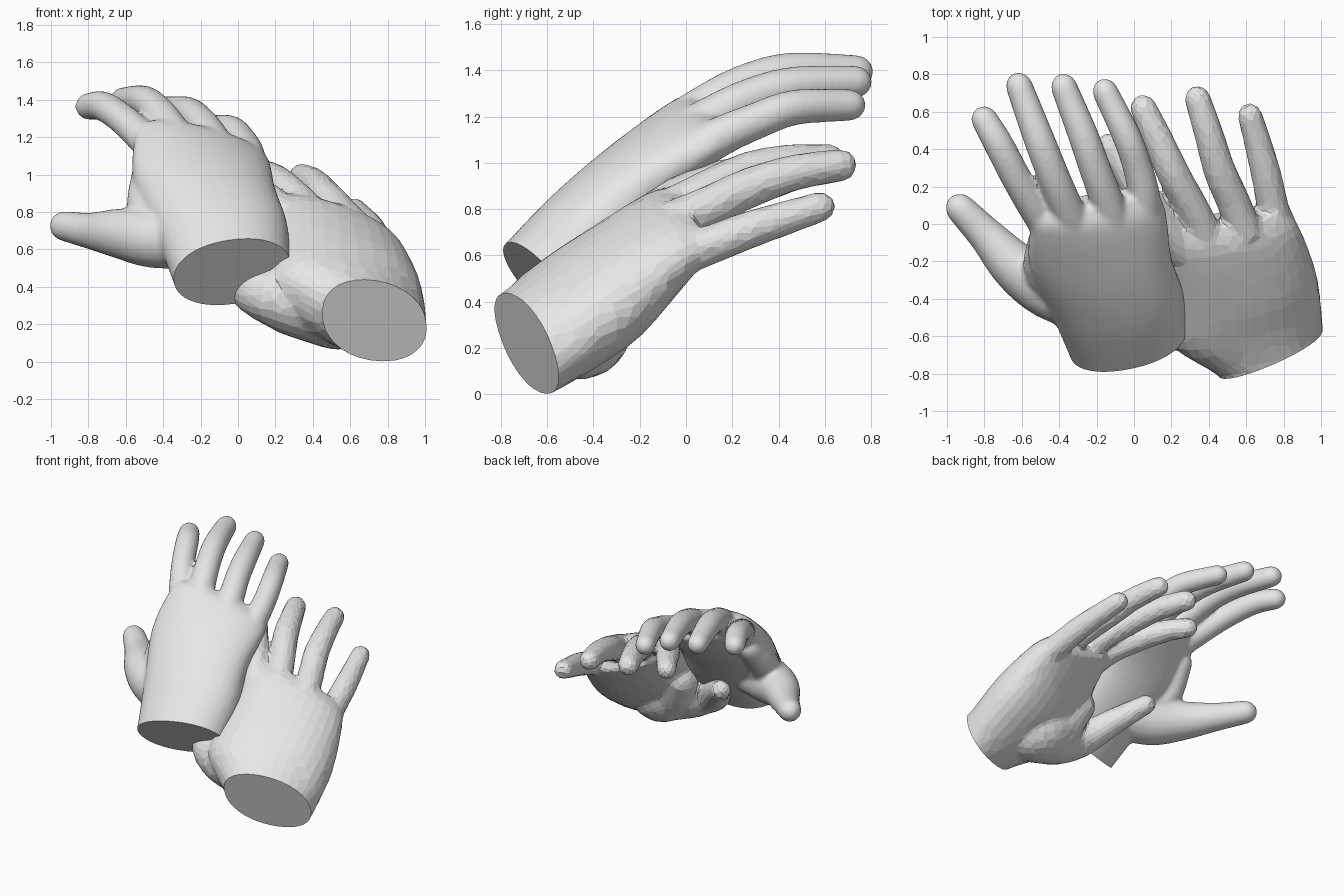
import bpy, bmesh, math
from mathutils import Vector as V

if "Cube" in bpy.data.objects:
    bpy.data.objects.remove(bpy.data.objects["Cube"])

mat = bpy.data.materials.new("plain grey")
mat.diffuse_color = (0.8, 0.8, 0.8, 1)
mat.use_nodes = True
mat.node_tree.nodes["Principled BSDF"].inputs["Base Color"].default_value = mat.diffuse_color


def spline(rows, k):
    """Catmull-Rom through rows of numbers, k steps per span."""
    out = []
    for i in range(len(rows) - 1):
        b, c = rows[i], rows[i + 1]
        a = rows[i - 1] if i else [2 * p - q for p, q in zip(b, c)]
        d = rows[i + 2] if i + 2 < len(rows) else [2 * q - p for p, q in zip(b, c)]
        for s in range(k):
            t = s / k
            out.append([0.5 * (2 * q + (r - p) * t + (2 * p - 5 * q + 4 * r - w) * t * t
                               + (3 * q - p - 3 * r + w) * t ** 3)
                        for p, q, r, w in zip(a, b, c, d)])
    return out + [list(rows[-1])]


def loft(bm, rings):
    """Closed skin over a list of equal rings."""
    vs = [[bm.verts.new(p) for p in r] for r in rings]
    n = len(vs[0])
    for a, b in zip(vs, vs[1:]):
        for i in range(n):
            j = (i + 1) % n
            bm.faces.new((a[i], a[j], b[j], b[i]))
    bm.faces.new(vs[0][::-1])
    bm.faces.new(vs[-1])


def ring(c, u, v, n, power=1.0):
    f = lambda x: math.copysign(abs(x) ** power, x)
    return [c + u * f(math.cos(2 * math.pi * (i + .5) / n))
            + v * f(math.sin(2 * math.pi * (i + .5) / n)) for i in range(n)]


def palm(bm, rows):
    """Rows hold centre, half-width vector and half-thickness vector."""
    loft(bm, [ring(V(r[:3]), V(r[3:6]), V(r[6:9]), 32, 0.93) for r in spline(rows, 4)])


def digit(bm, rows, n=20):
    """Rounded finger; rows hold x, y, z, radius."""
    rows = spline(rows, 4)
    pts = [V(r[:3]) for r in rows]
    rad = [r[3] for r in rows]
    end, r = (pts[-1] - pts[-2]).normalized(), rad[-1]
    base = pts[-1].copy()
    for step, size in ((.5, .86), (.85, .5), (.98, .2)):
        pts.append(base + end * r * step)
        rad.append(r * size)
    rings = []
    for i, p in enumerate(pts):
        d = (pts[min(i + 1, len(pts) - 1)] - pts[max(i - 1, 0)]).normalized()
        u = d.cross(V((0, 0, 1))).normalized()
        rings.append(ring(p, u * rad[i], u.cross(d) * rad[i], n))
    loft(bm, rings)


def hand(name, palm_rows, digits, cut_co, cut_no, ratio=None):
    """Fuse palm and digits into one skin, then cut the wrist flat."""
    bm = bmesh.new()
    palm(bm, palm_rows)
    for rows in digits:
        digit(bm, rows)
    bmesh.ops.recalc_face_normals(bm, faces=bm.faces)
    me = bpy.data.meshes.new(name)
    bm.to_mesh(me)
    bm.free()
    ob = bpy.data.objects.new(name, me)
    bpy.context.collection.objects.link(ob)
    bpy.ops.object.select_all(action='DESELECT')
    bpy.context.view_layer.objects.active = ob
    ob.select_set(True)
    m = ob.modifiers.new("fuse", 'REMESH')
    m.mode, m.voxel_size = 'VOXEL', 0.014
    m = ob.modifiers.new("soften", 'SMOOTH')
    m.factor, m.iterations = 0.5, 9
    if ratio:
        ob.modifiers.new("facets", 'DECIMATE').ratio = ratio
    for mod in [m.name for m in ob.modifiers]:
        bpy.ops.object.modifier_apply(modifier=mod)
    bm = bmesh.new()
    bm.from_mesh(ob.data)
    bmesh.ops.bisect_plane(bm, geom=bm.verts[:] + bm.edges[:] + bm.faces[:],
                           plane_co=cut_co, plane_no=cut_no, clear_outer=True)
    bmesh.ops.holes_fill(bm, edges=[e for e in bm.edges if e.is_boundary], sides=0)
    if ratio:
        bmesh.ops.join_triangles(bm, faces=[f for f in bm.faces if len(f.verts) == 3],
                                 angle_face_threshold=0.5, angle_shape_threshold=1.2)
    bmesh.ops.recalc_face_normals(bm, faces=bm.faces)
    for f in bm.faces:
        f.smooth = False
        f.material_index = 0
    bm.to_mesh(ob.data)
    bm.free()
    ob.data.materials.clear()
    ob.data.materials.append(mat)
    if not ratio:
        bpy.ops.object.shade_smooth_by_angle(angle=math.radians(40))


# smooth hand: palm rows from wrist, then index to little finger, thumb, thumb web
hand("smooth_hand", [
    (0, -.76, .34, .30, .07, .05, 0, -.145, .17),
    (-.03, -.63, .48, .31, .07, .05, 0, -.145, .175),
    (-.09, -.42, .71, .355, .04, .01, 0, -.14, .165),
    (-.18, -.2, .94, .38, .02, -.04, .02, -.11, .14),
    (-.19, .03, 1.13, .36, .04, -.08, .01, -.07, .115),
    (-.2, .13, 1.18, .31, .06, -.08, .01, -.04, .075)], (
    [(-.38, -.12, 1.07, .10), (-.50, .04, 1.19, .09), (-.62, .23, 1.30, .082),
     (-.72, .42, 1.365, .08), (-.80, .56, 1.365, .072)],
    [(-.28, -.10, 1.12, .10), (-.375, .12, 1.27, .09), (-.44, .28, 1.35, .086),
     (-.51, .46, 1.395, .083), (-.615, .74, 1.395, .072)],
    [(-.09, -.05, 1.10, .10), (-.155, .15, 1.22, .09), (-.21, .30, 1.29, .085),
     (-.27, .47, 1.335, .082), (-.375, .735, 1.35, .071)],
    [(.06, -.05, 1.00, .10), (.055, .14, 1.11, .087), (.02, .30, 1.18, .08),
     (-.04, .47, 1.24, .077), (-.155, .71, 1.25, .069)],
    [(-.22, -.43, .66, .16), (-.45, -.35, .66, .16), (-.63, -.23, .685, .135),
     (-.79, -.06, .70, .098), (-.93, .085, .725, .08)],
    [(-.3, -.38, .72, .15), (-.48, -.25, .82, .11), (-.48, -.08, 1.02, .085)]),
    (-.03, -.63, .48), (.22, -.75, -.64))

# faceted hand: same order, plus the ball of the thumb
hand("faceted_hand", [
    (.765, -.80, .17, .265, .10, -.03, -.02, -.07, .22),
    (.725, -.69, .22, .285, .10, -.03, -.02, -.07, .22),
    (.60, -.53, .33, .40, .10, -.05, 0, -.10, .215),
    (.57, -.33, .47, .40, .085, -.07, .02, -.11, .20),
    (.53, -.08, .68, .355, .06, -.11, .03, -.07, .145),
    (.50, .03, .75, .315, .06, -.11, .02, -.04, .095)], (
    [(.26, -.15, .77, .095), (.17, -.02, .86, .088), (.04, .16, .93, .086),
     (-.05, .30, .95, .075), (-.13, .42, .95, .068)],
    [(.40, -.10, .78, .095), (.32, .07, .87, .088), (.21, .27, .96, .088),
     (.13, .45, 1.0, .08), (.05, .62, 1.01, .072)],
    [(.60, -.06, .74, .095), (.53, .12, .82, .09), (.46, .28, .895, .087),
     (.40, .48, .96, .078), (.34, .67, .99, .07)],
    [(.77, -.06, .59, .095), (.74, .10, .645, .085), (.705, .27, .71, .081),
     (.66, .44, .765, .073), (.62, .58, .81, .066)],
    [(.50, -.47, .27, .2), (.25, -.50, .34, .185), (.09, -.46, .38, .13),
     (-.08, -.27, .51, .087), (-.21, -.12, .61, .068)],
    [(.66, -.55, .25, .17), (.52, -.45, .27, .205), (.36, -.40, .36, .18),
     (.25, -.3, .5, .12)]),
    (.725, -.69, .22), (.34, -.9, -.29), 0.055)
